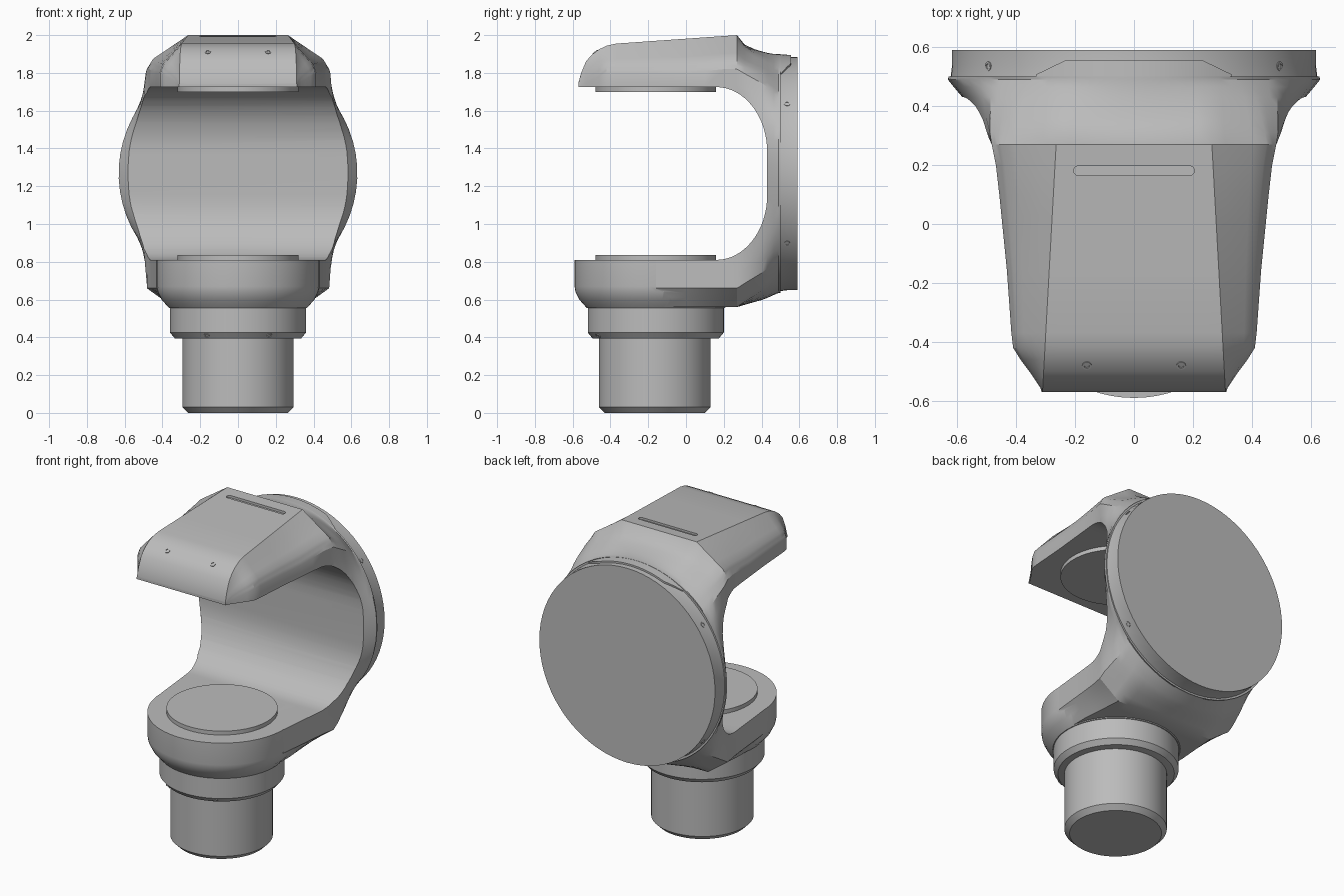
import bpy, bmesh
from math import sin, cos, pi, radians, sqrt
from mathutils import Vector

cube = bpy.data.objects.get("Cube")
if cube:
    bpy.data.objects.remove(cube, do_unlink=True)

COLOUR = (0.5, 0.5, 0.5, 1)
grey = bpy.data.materials.new("satin_grey")
grey.use_nodes = True
grey.diffuse_color = COLOUR
for node in grey.node_tree.nodes:
    if node.type == 'BSDF_PRINCIPLED':
        node.inputs["Base Color"].default_value = COLOUR


def loft(name, rings):
    """Skin closed rings of equal length and cap both ends."""
    bm = bmesh.new()
    loops = [[bm.verts.new(point) for point in ring] for ring in rings]
    count = len(loops[0])
    for near, far in zip(loops, loops[1:]):
        for i in range(count):
            j = (i + 1) % count
            bm.faces.new((near[i], near[j], far[j], far[i]))
    bm.faces.new(loops[0])
    bm.faces.new(loops[-1])
    bmesh.ops.recalc_face_normals(bm, faces=bm.faces)
    mesh = bpy.data.meshes.new(name)
    bm.to_mesh(mesh)
    bm.free()
    mesh.materials.append(grey)
    obj = bpy.data.objects.new(name, mesh)
    bpy.context.scene.collection.objects.link(obj)
    return obj


def activate(obj):
    bpy.ops.object.select_all(action='DESELECT')
    obj.select_set(True)
    bpy.context.view_layer.objects.active = obj


def smooth(obj):
    activate(obj)
    bpy.ops.object.shade_smooth_by_angle(angle=radians(28))
    return obj


def circle(radius, count):
    return [(radius * cos(2 * pi * i / count), radius * sin(2 * pi * i / count)) for i in range(count)]


def lathe(name, profile, centre, axis=(0, 0, 1), count=72):
    """Turn (radius, height) pairs about an axis."""
    turn = Vector((0, 0, 1)).rotation_difference(Vector(axis))
    rings = [[turn @ Vector((a, b, height)) + Vector(centre) for a, b in circle(radius, count)]
             for radius, height in profile]
    return smooth(loft(name, rings))


def boolean(target, tool, operation):
    tool.hide_render = True
    modifier = target.modifiers.new(operation.lower(), 'BOOLEAN')
    modifier.object, modifier.operation, modifier.solver = tool, operation, 'EXACT'
    activate(target)
    bpy.ops.object.modifier_apply(modifier=modifier.name)
    bpy.data.objects.remove(tool, do_unlink=True)


AXIS_Y, MID_Z, RIM = -0.16, 1.267, 0.632
FLOOR, CEILING = 0.81, 1.725
LOWER_EDGE, UNDERSIDE = 0.66, 0.56
ANGLES = (-90, -58, -45, 40, 52, 66, 90)
STEPS = (5, 4, 14, 3, 4, 6)


def section(y, top, top_width, width, blend):
    """Arm cross-section at depth y, blended toward the round rear rim."""
    shoulder = 1.8 + 0.1 * max(0, min(y, 0.2)) - 0.45 * max(0, -0.42 - y)
    bottom_width = 0.365 - 0.08 * max(0, y)
    ridge = (width * 0.85 + top_width * 0.15, shoulder + 0.3 * (top - shoulder))
    keys = [Vector(key) for key in ((0, UNDERSIDE), (bottom_width, UNDERSIDE), (width, LOWER_EDGE),
                                    (width, shoulder), ridge, (top_width, top), (0, top))]
    half = []
    for k, steps in enumerate(STEPS):
        for step in range(steps):
            t = step / steps
            angle = radians(ANGLES[k] + (ANGLES[k + 1] - ANGLES[k]) * t)
            rim = Vector((RIM * cos(angle), MID_Z + RIM * sin(angle)))
            half.append(keys[k].lerp(keys[k + 1], t).lerp(rim, blend))
    half[0].x = 0
    half.append(keys[-1].lerp(Vector((0, MID_Z + RIM)), blend))
    ring = half + [Vector((-p.x, p.y)) for p in reversed(half[1:-1])]
    return [(p.x, y, p.y) for p in ring]


# C-shaped bracket: rounded nose, straight arms, then a flare into the round rim
nose = [(-0.57, 1.745, 0.313), (-0.555, 1.8, 0.318), (-0.53, 1.86, 0.335), (-0.5, 1.895, 0.355),
        (-0.46, 1.925, 0.385), (-0.42, 1.944, 0.41), (-0.37, 1.955, 0.416)]
arms = [(y, 1.981 + 0.07 * y, 0.447 + 0.1 * y + 0.6 * max(0, y - 0.15) ** 2)
        for y in (AXIS_Y, 0, 0.1, 0.2, 0.27)]
flare = [(0.31, 0.16), (0.36, 0.35), (0.4, 0.5), (0.43, 0.65), (0.465, 0.86), (0.49, 1), (0.5, 0.98)]
rings = [section(y, top, 0.279 - 0.055 * y, width, 0) for y, top, width in nose + arms]
rings += [section(y, 2 - 0.1 * sqrt(blend), 0.26, 0.49, blend) for y, blend in flare]
bracket = loft("bracket", rings)

# Opening between the arms, with large rounded inner corners
spring = 1.38
upper = [(0.16 + 0.27 * sin(i * pi / 32), spring + (CEILING - spring) * cos(i * pi / 32)) for i in range(17)]
lower = [(y, FLOOR + CEILING - z) for y, z in reversed(upper)]
opening = [(-1, CEILING)] + upper + lower + [(AXIS_Y, FLOOR), (AXIS_Y, 0), (-1, 0)]
boolean(bracket, loft("opening_cutter", [[(x, y, z) for y, z in opening] for x in (-1, 1)]), 'DIFFERENCE')

# Round front of the lower arm
cup = lathe("lower_cup", [(0.365, 0.555), (0.405, 0.6), (0.425, 0.64), (0.43, 0.67), (0.43, FLOOR)],
            (0, AXIS_Y, 0))
boolean(bracket, cup, 'UNION')

# Shallow slot in the top face
slot = [(x + (0.189 if x > 0 else -0.189), 0.181 + y) for x, y in circle(0.016, 18)]
boolean(bracket, loft("slot_cutter", [[(x, y, z) for x, y in slot] for z in (1.98, 2.1)]), 'DIFFERENCE')
smooth(bracket)

# Tab of the bracket that overlaps the rear cover at the top
tab = []
for i in range(-16, 17):
    angle = radians(i * 2)
    rear = 0.502 + 0.053 * min(1, max(0, (0.345 - abs(RIM * sin(angle))) / 0.11))
    outline = ((0.58, 0.48), (RIM, 0.48), (RIM - 0.004, rear), (0.58, rear))
    tab.append([(radius * sin(angle), y, MID_Z + radius * cos(angle)) for radius, y in outline])
smooth(loft("rear_tab", tab))

# Rear cover
lathe("rear_cover", [(0.6, 0.47), (0.622, 0.5), (0.617, 0.54), (0.617, 0.59)], (0, 0, MID_Z), (0, 1, 0))

# Round pads facing each other inside the opening
for name, low, high in (("lower_pad", FLOOR - 0.01, 0.835), ("upper_pad", 1.7, CEILING + 0.01)):
    lathe(name, [(0.32, low), (0.32, high)], (0, AXIS_Y, 0))

# Collar and stem under the lower arm
lathe("collar", [(0.325, 0.393), (0.335, 0.395), (0.36, 0.425), (0.36, UNDERSIDE)], (0, AXIS_Y, 0))
lathe("stem", [(0.265, 0), (0.295, 0.03), (0.295, 0.41)], (0, AXIS_Y - 0.005, 0))


# Socket screws on the nose, collar and rim
def screw(name, centre, axis):
    profile = [(0.016, -0.02), (0.016, 0.003), (0.009, 0.003), (0.008, -0.004)]
    lathe(name, profile, centre, axis, count=16)


for side, sign in (("left", 1), ("right", -1)):
    screw(side + "_nose_screw", (sign * 0.16, -0.48, 1.911), (0, -0.6, 0.8))
    screw(side + "_collar_screw", (sign * 0.165, AXIS_Y - 0.305, 0.408), (sign * 0.35, -0.65, -0.68))
    for level, lift in (("upper", 1), ("lower", -1)):
        screw(f"{side}_{level}_rim_screw", (sign * 0.494, 0.535, MID_Z + lift * 0.37),
              (sign * 0.8, 0, lift * 0.6))
